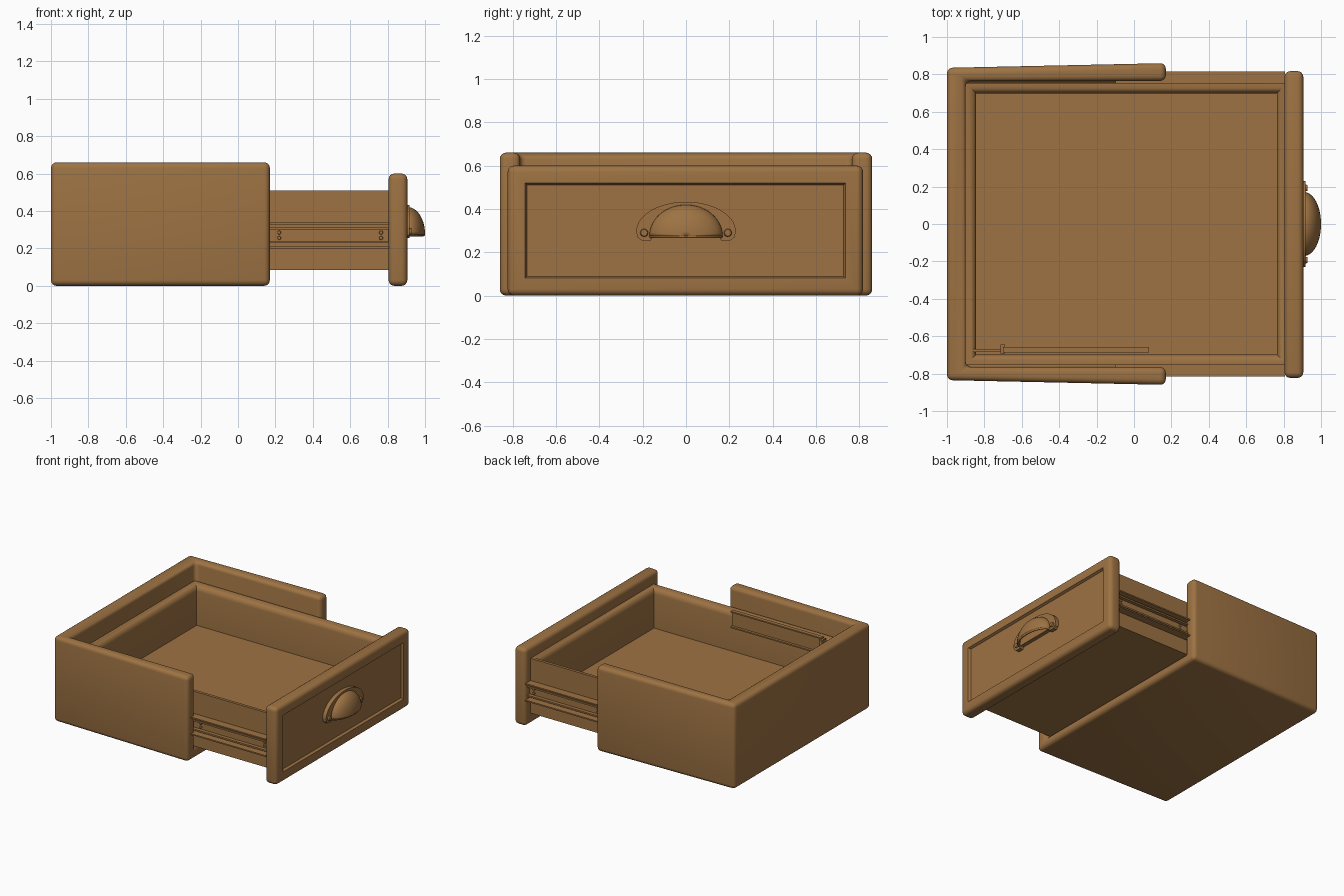
import bpy, bmesh, math
from mathutils import Vector

if "Cube" in bpy.data.objects:
    bpy.data.objects.remove(bpy.data.objects["Cube"])

wood = bpy.data.materials.new("warm_brown_wood")
wood.diffuse_color = (0.34, 0.17, 0.056, 1)
wood.use_nodes = True
wood.node_tree.nodes["Principled BSDF"].inputs["Base Color"].default_value = wood.diffuse_color


def finish(name, bm, smooth=True):
    bmesh.ops.recalc_face_normals(bm, faces=bm.faces)
    me = bpy.data.meshes.new(name)
    bm.to_mesh(me)
    bm.free()
    me.materials.append(wood)
    ob = bpy.data.objects.new(name, me)
    bpy.context.collection.objects.link(ob)
    if smooth:
        bpy.ops.object.select_all(action='DESELECT')
        ob.select_set(True)
        bpy.context.view_layer.objects.active = ob
        bpy.ops.object.shade_smooth_by_angle(angle=math.radians(35))
    return ob


def box_bm(x0, x1, y0, y1, z0, z1):
    bm = bmesh.new()
    bmesh.ops.create_cube(bm, size=1)
    for v in bm.verts:
        v.co = Vector((x1 if v.co.x > 0 else x0, y1 if v.co.y > 0 else y0, z1 if v.co.z > 0 else z0))
    bm.normal_update()
    return bm


def box(name, *d):
    return finish(name, box_bm(*d), False)


def prism(name, pts, x0, x1):
    """Extrude a (y, z) outline along x."""
    bm = bmesh.new()
    f = bm.faces.new([bm.verts.new((x0, y, z)) for y, z in pts])
    r = bmesh.ops.extrude_face_region(bm, geom=[f])
    bmesh.ops.translate(bm, vec=(x1 - x0, 0, 0),
                        verts=[v for v in r['geom'] if isinstance(v, bmesh.types.BMVert)])
    return finish(name, bm)


def channel(y_web, y_lip, z0, z1, t):
    """C-shaped rail section."""
    s = t if y_lip > y_web else -t
    return [(y_web, z0), (y_lip, z0), (y_lip, z0 + t), (y_web + s, z0 + t),
            (y_web + s, z1 - t), (y_lip, z1 - t), (y_lip, z1), (y_web, z1)]


def screw(name, loc, radius, depth, axis):
    bm = bmesh.new()
    bmesh.ops.create_cone(bm, cap_ends=True, segments=16, radius1=radius, radius2=radius * 0.75, depth=depth)
    q = Vector((0, 0, 1)).rotation_difference(Vector(axis))
    for v in bm.verts:
        v.co = q @ v.co + Vector(loc)
    return finish(name, bm)


# Cabinet shell: flared box, hollowed from the top and the open end, then rounded
bm = box_bm(-1, 0.17, -0.835, 0.835, 0, 0.66)
for v in bm.verts:
    if v.co.x > 0:
        v.co.y *= 0.86 / 0.835
cabinet = finish("cabinet_shell", bm, False)
cutter = box("cabinet_cutter", -0.9, 0.6, -0.765, 0.765, 0.075, 1)
cutter.hide_render = True
cutter.hide_viewport = True
mod = cabinet.modifiers.new("hollow", 'BOOLEAN')
mod.operation = 'DIFFERENCE'
mod.solver = 'EXACT'
mod.object = cutter
bev = cabinet.modifiers.new("round", 'BEVEL')
bev.width = 0.03
bev.segments = 4
bev.limit_method = 'ANGLE'
bpy.ops.object.select_all(action='DESELECT')
cabinet.select_set(True)
bpy.context.view_layer.objects.active = cabinet
for m in ("hollow", "round"):
    bpy.ops.object.modifier_apply(modifier=m)
bpy.ops.object.shade_smooth_by_angle(angle=math.radians(35))
bpy.data.objects.remove(cutter)

# Drawer tray with a softened inner rim
bm = box_bm(-0.9, 0.82, -0.755, 0.755, 0.085, 0.51)
top = max(bm.faces, key=lambda f: f.calc_center_median().z)
bmesh.ops.inset_region(bm, faces=[top], thickness=0.08)
rim = list(top.edges)
r = bmesh.ops.extrude_face_region(bm, geom=[top])
floor_verts = [v for v in r['geom'] if isinstance(v, bmesh.types.BMVert)]
if top.is_valid:
    bmesh.ops.delete(bm, geom=[top], context='FACES_ONLY')
bmesh.ops.translate(bm, vec=(0, 0, -0.31), verts=floor_verts)
rim = [e for e in bm.edges if all(abs(v.co.z - 0.51) < 1e-4 and abs(v.co.y) < 0.7 for v in e.verts)]
bmesh.ops.bevel(bm, geom=rim, offset=0.045, segments=4, profile=0.5, affect='EDGES')
finish("drawer_tray", bm)

# Drawer front with recessed panel
bm = box_bm(0.805, 0.905, -0.823, 0.817, 0, 0.6)
bmesh.ops.bevel(bm, geom=list(bm.edges), offset=0.03, segments=4, profile=0.5, affect='EDGES')
bm.normal_update()
face = max(bm.faces, key=lambda f: f.calc_area() * (f.normal.x > 0.9))
bmesh.ops.inset_region(bm, faces=[face], thickness=0.072)
bmesh.ops.inset_region(bm, faces=[face], thickness=0.012, depth=-0.018)
finish("drawer_front", bm)

# Slide rails on both sides of the drawer
for s, side in ((1, "left"), (-1, "right")):
    prism("outer_rail_" + side, channel(s * 0.752, s * 0.816, 0.2, 0.338, 0.01), -0.1, 0.808)
    prism("inner_rail_" + side, channel(s * 0.756, s * 0.795, 0.228, 0.312, 0.012), -0.1, 0.808)
    for x in (0.22, 0.765):
        for z in (0.256, 0.285):
            screw("rail_screw_" + side, (x, s * 0.77, z), 0.011, 0.012, (0, s, 0))

# Loose slide lying against the inner drawer wall
prism("inside_slide", channel(-0.688, -0.658, 0.4, 0.53, 0.01), -0.7, 0.08)
box("inside_slide_strip", -0.87, -0.7, -0.685, -0.668, 0.42, 0.51)
box("inside_slide_stop", -0.715, -0.69, -0.692, -0.645, 0.41, 0.52)

# Cup handle: back plate with two ears
half = [(0.155, 0.272), (0.162, 0.255), (0.205, 0.255), (0.224, 0.27)]
arc = [(0.23 * math.cos(a), 0.295 + 0.138 * math.sin(a)) for a in [math.pi * i / 28 for i in range(29)]]
prism("handle_plate", half + arc + [(-y, z) for y, z in reversed(half)], 0.884, 0.917)
for s in (1, -1):
    screw("handle_screw", (0.92, s * 0.193, 0.29), 0.02, 0.014, (1, 0, 0))

# Cup handle: hollow quarter dome
bm = bmesh.new()
N, M = 28, 10
grid = []
for j in range(M + 1):
    v = math.pi / 2 * j / M
    grid.append([bm.verts.new((0.91 + 0.085 * math.sin(v),
                               0.165 * math.cos(math.pi * i / N) * math.cos(v),
                               0.275 + 0.14 * math.sin(math.pi * i / N) * math.cos(v))) for i in range(N + 1)])
for j in range(M):
    for i in range(N):
        bm.faces.new((grid[j][i], grid[j][i + 1], grid[j + 1][i + 1], grid[j + 1][i]))
bmesh.ops.remove_doubles(bm, verts=bm.verts, dist=1e-5)
dome = finish("handle_cup", bm)
sol = dome.modifiers.new("thickness", 'SOLIDIFY')
sol.thickness = 0.01
sol.offset = 0

# Cup handle: rolled lip along the lower opening
cu = bpy.data.curves.new("handle_lip", 'CURVE')
cu.dimensions = '3D'
cu.bevel_depth = 0.008
cu.bevel_resolution = 2
sp = cu.splines.new('POLY')
sp.points.add(N)
for i, p in enumerate(sp.points):
    t = math.pi * i / N
    p.co = (0.908 + 0.084 * math.sin(t), 0.163 * math.cos(t), 0.273, 1)
cu.materials.append(wood)
bpy.context.collection.objects.link(bpy.data.objects.new("handle_lip", cu))
